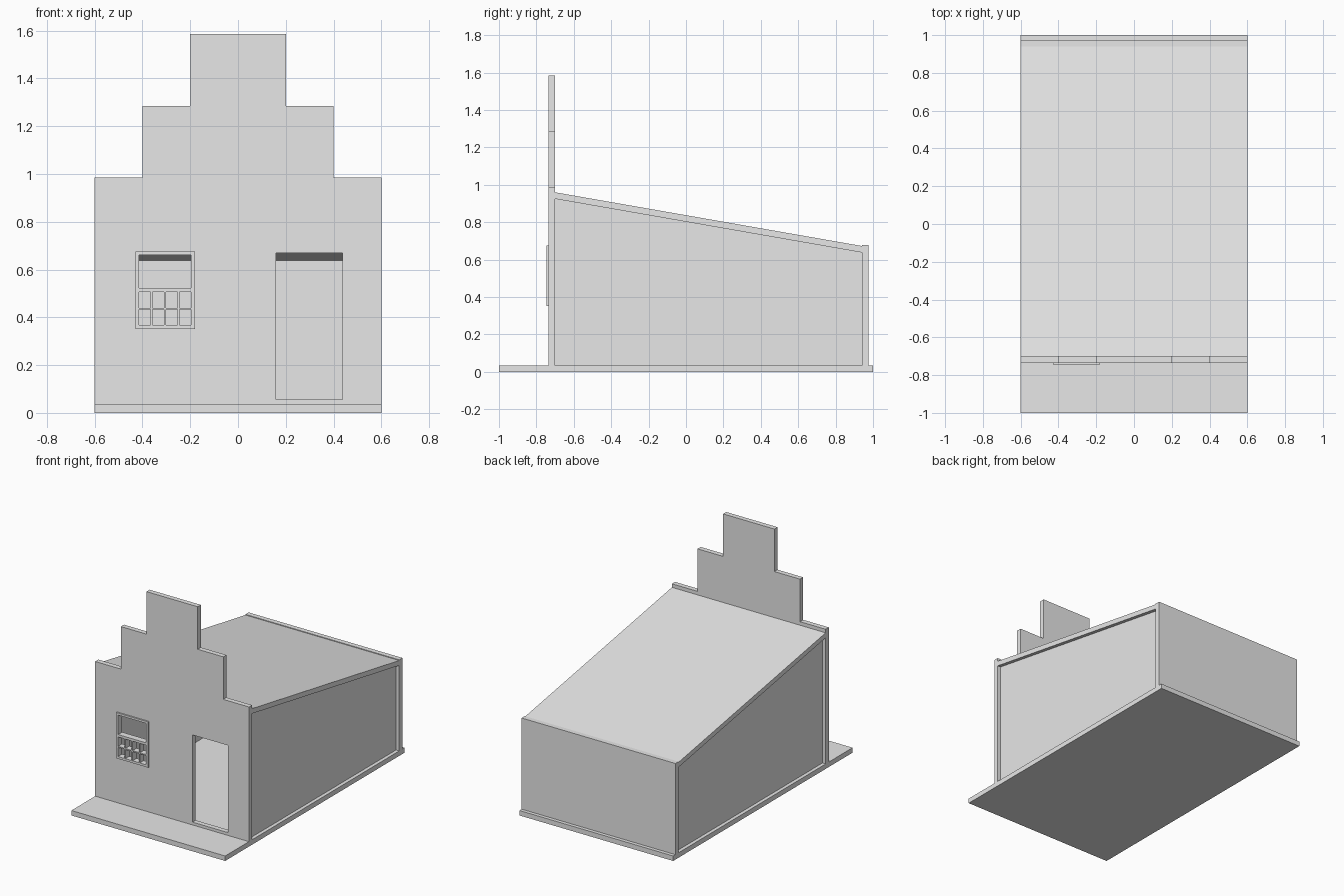
import bpy, bmesh
from mathutils import Vector

cube = bpy.data.objects.get("Cube")
if cube:
    bpy.data.objects.remove(cube, do_unlink=True)

grey = bpy.data.materials.new("plain grey")
grey.use_nodes = True
grey.diffuse_color = (0.8, 0.8, 0.8, 1)
grey.node_tree.nodes["Principled BSDF"].inputs["Base Color"].default_value = (0.8, 0.8, 0.8, 1)


def rect(a0, a1, z0, z1):
    return [(a0, z0), (a1, z0), (a1, z1), (a0, z1)]


def panel(name, axis, start, end, outline, holes=()):
    """Flat outline with optional holes, extruded along x or y from start to end."""
    bm = bmesh.new()
    edges = []
    for loop in [outline, *holes]:
        verts = [bm.verts.new((start, a, z) if axis == "x" else (a, start, z))
                 for a, z in loop]
        edges += [bm.edges.new((v, verts[i - 1])) for i, v in enumerate(verts)]
    if holes:
        bmesh.ops.triangle_fill(bm, edges=edges, use_beauty=True)
    else:
        bm.faces.new(verts)
    depth = end - start
    result = bmesh.ops.extrude_face_region(bm, geom=bm.faces[:], use_keep_orig=True)
    moved = [g for g in result["geom"] if isinstance(g, bmesh.types.BMVert)]
    offset = Vector((depth, 0, 0)) if axis == "x" else Vector((0, depth, 0))
    bmesh.ops.translate(bm, verts=moved, vec=offset)
    bmesh.ops.recalc_face_normals(bm, faces=bm.faces[:])
    mesh = bpy.data.meshes.new(name)
    bm.to_mesh(mesh)
    bm.free()
    mesh.materials.append(grey)
    obj = bpy.data.objects.new(name, mesh)
    bpy.context.collection.objects.link(obj)
    return obj


FLOOR, FRONT, INNER, REAR = 0.035, -0.735, -0.70, 0.94

# Ground slab, reaching out in front as a pavement
panel("floor_slab", "x", -0.6, 0.6, rect(-1, 1, 0, FLOOR))

# Stepped front wall with door and window openings
right_steps = [(0.6, FLOOR), (0.6, 0.985), (0.4, 0.985), (0.4, 1.285), (0.2, 1.285), (0.2, 1.585)]
gable = right_steps + [(-x, z) for x, z in reversed(right_steps)]
window = rect(-0.428, -0.18, 0.352, 0.675)
door = rect(0.16, 0.437, 0.055, 0.67)
panel("front_wall", "y", FRONT, INNER, gable, [window, door])

# Window frame: one tall light above a grid of small panes
left, right, bar = -0.414, -0.196, 0.008
width = (right - left - 3 * bar) / 4
panes = [rect(left, right, 0.523, 0.66)]
for column in range(4):
    x = left + column * (width + bar)
    for low, high in ((0.368, 0.432), (0.44, 0.506)):
        panes.append(rect(x, x + width, low, high))
panel("window_frame", "y", -0.745, INNER, window, panes)

# Back wall
panel("back_wall", "y", REAR, 0.975, rect(-0.6, 0.6, FLOOR, 0.678))

# Side walls, set in from the edges of the roof and floor
under_front, under_rear = 0.925, 0.638
for name, x in (("right_wall", -0.575), ("left_wall", 0.54)):
    panel(name, "x", x, x + 0.035,
          [(INNER, FLOOR), (REAR, FLOOR), (REAR, under_rear), (INNER, under_front)])

# Sloping roof
panel("roof", "x", -0.6, 0.6,
      [(INNER, under_front), (REAR, under_rear), (REAR, under_rear + 0.035), (INNER, under_front + 0.035)])
